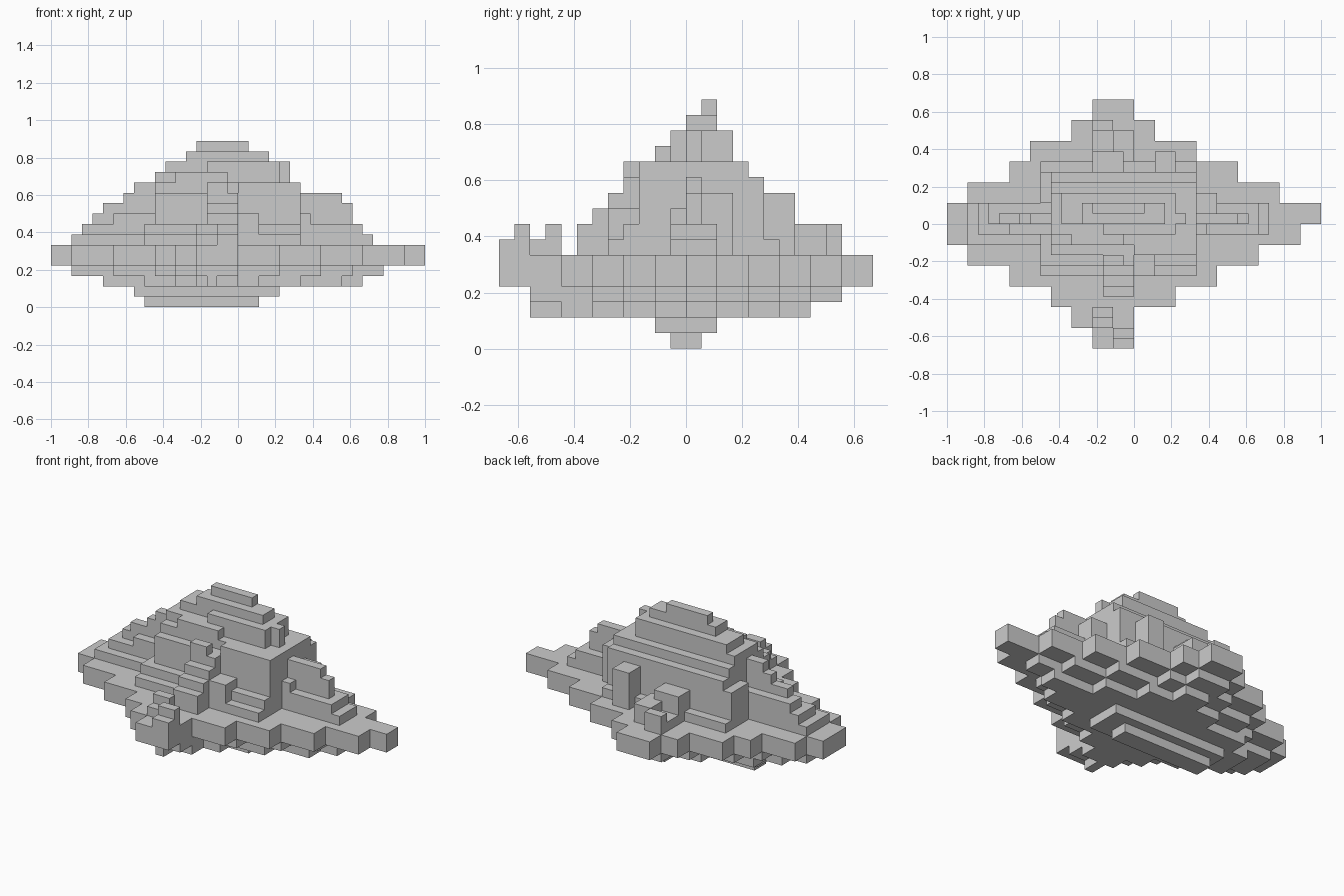
import bpy, bmesh
from mathutils import Vector

cube = bpy.data.objects.get("Cube")
if cube:
    bpy.data.objects.remove(cube, do_unlink=True)

UNIT = 1 / 18
cells = {}

stone = bpy.data.materials.new("stone_grey")
stone.use_nodes = True
colour = (0.6, 0.6, 0.6, 1)
stone.diffuse_color = colour
stone.node_tree.nodes["Principled BSDF"].inputs["Base Color"].default_value = colour


def fill(part, x, y, z):
    """Claim every grid cell in a block for the named part."""
    for i in range(*x):
        for j in range(*y):
            for k in range(*z):
                cells.setdefault((i, j, k), part)


def terrace(part, first_row, step, spans, z):
    """Fill a flat layer made of rows with different left and right ends."""
    for row, span in enumerate(spans):
        start = first_row + row * step
        fill(part, span, (start, start + step), z)


def pyramid(part, bottom, layers):
    """Stack one-unit layers, each given as an x range and a y range."""
    for level, (x, y) in enumerate(layers):
        fill(part, x, y, (bottom + level, bottom + level + 1))


def build(part):
    """Make a shell from the outer sides of the part's cells."""
    bm = bmesh.new()
    for cell in [c for c, name in cells.items() if name == part]:
        for axis in range(3):
            for side in (-1, 1):
                near = list(cell)
                near[axis] += side
                if tuple(near) in cells:
                    continue
                centre = Vector(cell) + Vector((0.5, 0.5, 0.5))
                normal, u, v = Vector(), Vector(), Vector()
                normal[axis] = side / 2
                u[(axis + 1) % 3] = 0.5
                v[(axis + 2) % 3] = side / 2
                corners = (-u - v, u - v, u + v, v - u)
                bm.faces.new([bm.verts.new((centre + normal + c) * UNIT) for c in corners])
    bmesh.ops.remove_doubles(bm, verts=bm.verts, dist=UNIT / 100)
    bmesh.ops.dissolve_limit(bm, angle_limit=0.01, verts=bm.verts, edges=bm.edges)
    mesh = bpy.data.meshes.new(part)
    bm.to_mesh(mesh)
    bm.free()
    mesh.materials.append(stone)
    bpy.context.collection.objects.link(bpy.data.objects.new(part, mesh))


# Wide stepped shore slab
terrace("shore_slab", -12, 2, [
    (-4, 0), (-6, 0), (-8, 4), (-12, 8), (-16, 12), (-18, 16),
    (-18, 18), (-16, 14), (-12, 10), (-10, 6), (-6, 2), (-4, 0)], (4, 6))

# Underside layers, each drawn in from the one above, and keel
terrace("upper_underside", -10, 2, [
    (-4, 0), (-6, 0), (-8, 4), (-12, 8), (-16, 11),
    (-16, 14), (-12, 11), (-10, 7), (-6, 2), (-4, 0)], (3, 4))
terrace("lower_underside", -8, 2, [
    (-4, 0), (-6, 2), (-9, 6), (-13, 10),
    (-13, 12), (-11, 7), (-6, 3), (-3, 0)], (2, 3))
fill("front_underside_peg", (-3, -2), (-10, -8), (2, 3))
fill("keel", (-10, 4), (-2, 2), (1, 2))
fill("keel", (-9, 2), (-1, 1), (0, 1))

# Main hill: left side, right side and back
pyramid("hill_left", 6, [
    ((-9, 0), (-5, 6)), ((-9, 0), (-4, 5)), ((-8, 0), (-3, 5)),
    ((-8, 0), (-3, 5)), ((-8, 0), (-3, 5)), ((-8, 0), (-2, 4))])
pyramid("hill_right", 6, [
    ((0, 6), (-5, 6)), ((0, 6), (-4, 5)), ((0, 6), (-3, 5)),
    ((0, 6), (-3, 5)), ((0, 6), (-3, 5)), ((0, 6), (-3, 4))])
fill("hill_back_step", (-9, -7), (2, 5), (6, 10))

# Summit steps
pyramid("summit", 12, [
    ((-8, 4), (-1, 3)), ((-7, 4), (0, 3)),
    ((-5, 3), (0, 2)), ((-4, 1), (1, 2))])
fill("summit_front_step", (-6, -1), (-2, -1), (12, 13))
fill("summit_front_step", (-3, 4), (-1, 0), (13, 14))
fill("summit_post", (4, 5), (0, 1), (12, 14))

# Ridges running out along both sides
pyramid("left_ridge", 6, [
    ((-16, -8), (-2, 2)), ((-15, -8), (-1, 2)), ((-14, -8), (0, 2)),
    ((-13, -8), (0, 1)), ((-11, -8), (0, 1)), ((-10, -8), (0, 1))])
fill("left_ridge_step", (-12, -8), (-1, 0), (8, 9))
pyramid("right_ridge", 6, [
    ((6, 13), (-1, 2)), ((6, 12), (-1, 2)), ((6, 11), (0, 1)),
    ((6, 11), (0, 1)), ((6, 10), (0, 1))])
fill("right_shoulder", (6, 8), (0, 3), (6, 10))
fill("right_post", (6, 7), (-1, 0), (6, 9))

# Front staircase of rock
fill("front_outcrop", (-3, -1), (-4, -3), (6, 12))
fill("front_outcrop", (-1, 0), (-4, -3), (6, 11))
for step in range(3):
    fill("front_outcrop", (-3, 0), (-5 - step, -4 - step), (6, 10 - step))
fill("front_buttress", (0, 2), (-5, -3), (6, 9))

# Front spit rocks, a stepped pair
for x, y in ((-4, -9), (-2, -11)):
    fill("spit_rocks", (x, x + 2), (y, y + 1), (6, 8))
    fill("spit_rocks", (x, x + 2), (y - 1, y), (6, 7))

# Back rocks
fill("back_column", (2, 4), (5, 7), (6, 10))
fill("back_rocks", (-4, -1), (5, 7), (6, 9))
fill("back_rocks", (-2, 0), (6, 9), (6, 8))
fill("back_rocks", (-4, -2), (7, 9), (6, 7))
fill("back_rocks", (-4, -2), (9, 10), (6, 8))

for part in dict.fromkeys(cells.values()):
    build(part)
